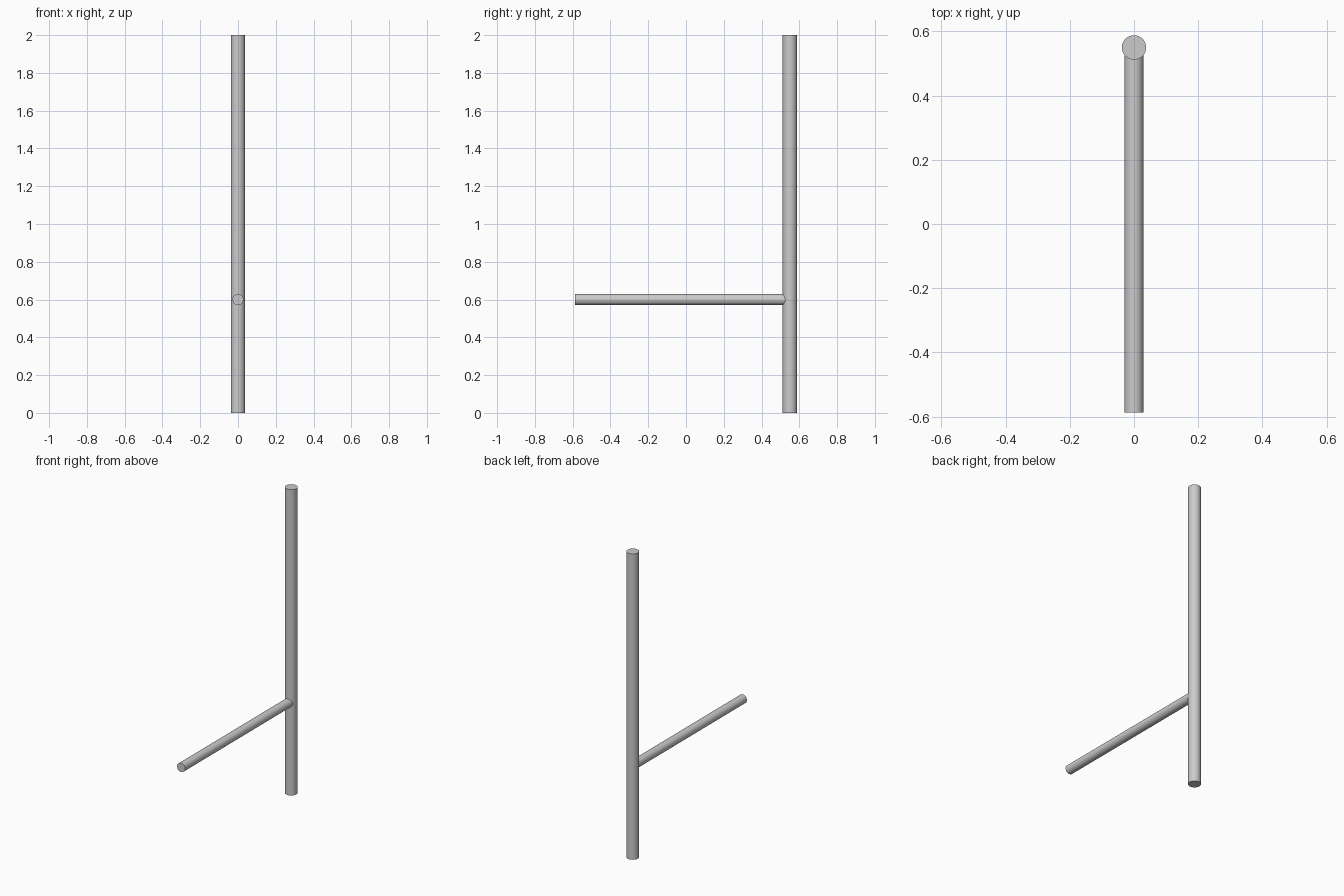
import bpy
from math import pi, radians

if "Cube" in bpy.data.objects:
    bpy.data.objects.remove(bpy.data.objects["Cube"])


def rod(name, radius, length, centre, tilt=0.0):
    bpy.ops.mesh.primitive_cylinder_add(
        vertices=32, radius=radius, depth=length,
        location=centre, rotation=(tilt, 0, 0))
    obj = bpy.context.object
    obj.name = name
    bpy.ops.object.shade_smooth_by_angle(angle=radians(30))
    return obj


POST_R, BAR_R = 0.038, 0.029
POST_Y, FRONT_Y, BAR_Z = 0.55, -0.588, 0.6

# Upright post
rod("upright_post", POST_R, 2.0, (0, POST_Y, 1.0))

# Horizontal bar, running from the front into the middle of the post
rod("horizontal_bar", BAR_R, POST_Y - FRONT_Y,
    (0, (POST_Y + FRONT_Y) / 2, BAR_Z), pi / 2)
